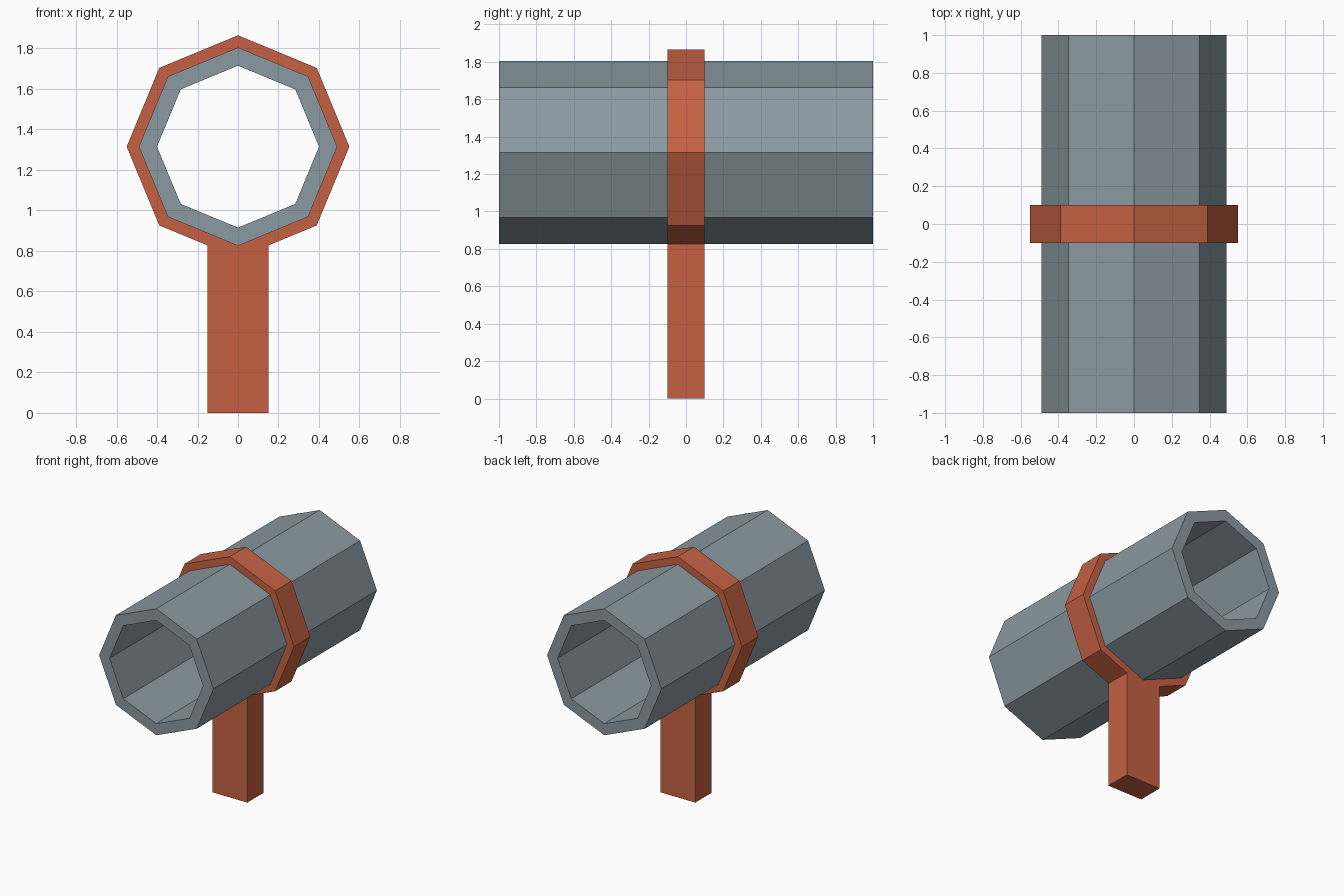
import bpy
import bmesh
from math import sin, cos, pi

if "Cube" in bpy.data.objects:
    bpy.data.objects.remove(bpy.data.objects["Cube"])

SIDES = 8
AXIS_Z = 1.315      # height of the pipe axis
R_BORE, R_PIPE, R_CLAMP = 0.40, 0.49, 0.55
HALF_BAND = 0.10    # half width of the clamp along y


def material(name, rgb):
    m = bpy.data.materials.new(name)
    m.diffuse_color = (*rgb, 1)
    m.use_nodes = True
    m.node_tree.nodes["Principled BSDF"].inputs["Base Color"].default_value = m.diffuse_color
    return m


def add_object(name, bm, mat=None):
    bmesh.ops.recalc_face_normals(bm, faces=bm.faces)
    me = bpy.data.meshes.new(name)
    bm.to_mesh(me)
    bm.free()
    ob = bpy.data.objects.new(name, me)
    bpy.context.collection.objects.link(ob)
    if mat:
        me.materials.append(mat)
    return ob


def ring(name, r_in, r_out, y0, y1, mat=None):
    """Octagonal tube along y, made by sweeping a rectangular section."""
    bm = bmesh.new()
    section = [(r_in, y0), (r_out, y0), (r_out, y1), (r_in, y1)]
    loops = []
    for i in range(SIDES):
        a = 2 * pi * i / SIDES
        loops.append([bm.verts.new((r * sin(a), y, AXIS_Z + r * cos(a)))
                      for r, y in section])
    for i in range(SIDES):
        p, q = loops[i], loops[(i + 1) % SIDES]
        for j in range(4):
            k = (j + 1) % 4
            bm.faces.new((p[j], p[k], q[k], q[j]))
    return add_object(name, bm, mat)


red = material("red_paint", (0.56, 0.12, 0.055))
steel = material("blue_grey_steel", (0.26, 0.32, 0.36))

# pipe halves on either side of the clamp
ring("pipe_front", R_BORE, R_PIPE, -1.0, -HALF_BAND, steel)
ring("pipe_back", R_BORE, R_PIPE, HALF_BAND, 1.0, steel)

# clamp band, flush with the bore on the inside
ring("clamp", R_BORE, R_CLAMP, -HALF_BAND, HALF_BAND, red)

# support post, its top meeting the sloping clamp sides
HALF_POST, POST_TOP = 0.15, 0.827
bm = bmesh.new()
bmesh.ops.create_cube(bm, size=1)
for v in bm.verts:
    v.co = (v.co.x * 2 * HALF_POST, v.co.y * 2 * HALF_BAND,
            (v.co.z + 0.5) * POST_TOP)
add_object("support_post", bm, red)
